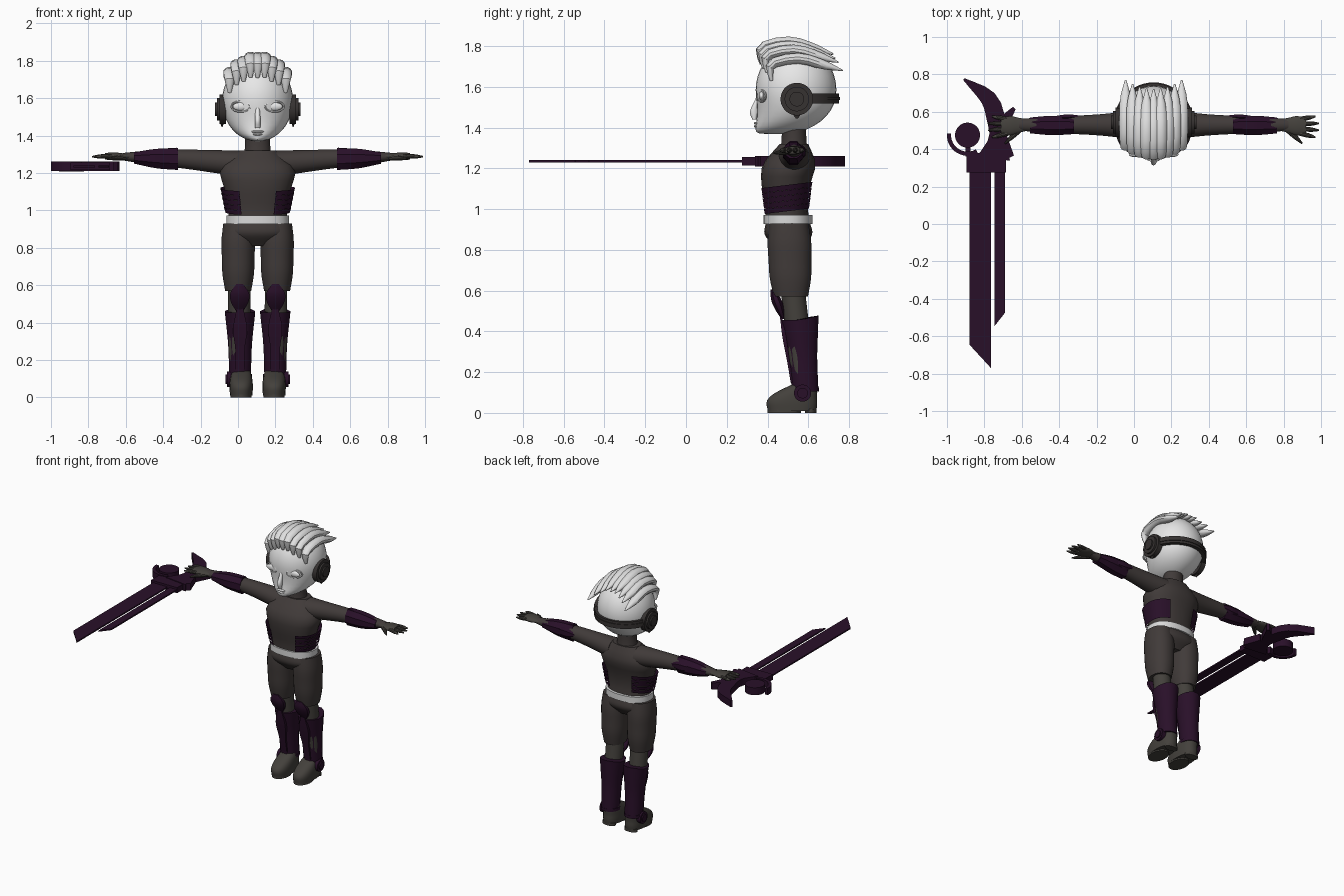
import bpy, bmesh
from math import sin, cos, pi, hypot, radians, copysign
from mathutils import Vector

if "Cube" in bpy.data.objects:
    bpy.data.objects.remove(bpy.data.objects["Cube"], do_unlink=True)

CENTRE = .105  # the figure stands beside the origin, balanced by the sword
X, Y, Z = Vector((1, 0, 0)), Vector((0, 1, 0)), Vector((0, 0, 1))
SIDES = ((1, "left"), (-1, "right"))


def material(name, red, green, blue):
    mat = bpy.data.materials.new(name)
    mat.use_nodes = True
    mat.diffuse_color = (red, green, blue, 1)
    shader = mat.node_tree.nodes["Principled BSDF"]
    shader.inputs["Base Color"].default_value = mat.diffuse_color
    return mat


suit = material("charcoal suit", .052, .043, .041)
leather = material("olive grey", .057, .052, .045)
gear = material("dark headset grey", .037, .032, .031)
armor = material("dark purple", .022, .005, .022)
white = material("white", .8, .8, .8)
hair = material("hair white", .74, .74, .74)
cloth = material("belt white", .7, .7, .7)


def finish(name, bm, mat):
    bmesh.ops.recalc_face_normals(bm, faces=bm.faces)
    mesh = bpy.data.meshes.new(name)
    bm.to_mesh(mesh)
    bm.free()
    mesh.materials.append(mat)
    ob = bpy.data.objects.new(name, mesh)
    bpy.context.collection.objects.link(ob)
    bpy.ops.object.select_all(action='DESELECT')
    ob.select_set(True)
    bpy.context.view_layer.objects.active = ob
    bpy.ops.object.shade_smooth_by_angle(angle=radians(35))
    return ob


def spot(offset, y, z):
    """Point measured sideways from the figure's centre line."""
    return Vector((CENTRE + offset, y, z))


def sample(keys, t):
    """Smooth curve through evenly spaced numbers or points."""
    if len(keys) == 1:
        return keys[0]
    keys = [keys[0] * 2 - keys[1], *keys, keys[-1] * 2 - keys[-2]]
    i = min(int(t * (len(keys) - 3)), len(keys) - 4)
    f = t * (len(keys) - 3) - i
    a, b, c, d = keys[i:i + 4]
    return b + (c - a) * (f / 2) + (a * 2 - b * 5 + c * 4 - d) * (f * f / 2) + (b * 3 - a - c * 3 + d) * (f ** 3 / 2)


def loft(name, mat, path, wide, deep=1, ref=X, axis=None, sides=24, power=2, steps=10, keep=None):
    """Skin rings along a path; deep is a list of radii or a ratio of wide."""
    bm, rings = bmesh.new(), []
    points = [sample(path, i / steps) for i in range(steps + 1)]
    for i, point in enumerate(points):
        along = axis or (points[min(i + 1, steps)] - points[max(i - 1, 0)]).normalized()
        u = (ref - along * ref.dot(along)).normalized()
        v = along.cross(u)
        a = sample(wide, i / steps)
        b = sample(deep, i / steps) if isinstance(deep, tuple) else a * deep
        ring = []
        for k in range(sides):
            turn = 2 * pi * (k + .5) / sides
            c, s = (copysign(abs(f) ** (2 / power), f) for f in (cos(turn), sin(turn)))
            ring.append(bm.verts.new(point + u * a * c + v * b * s))
        rings.append(ring)
    for low, high in zip(rings, rings[1:]):
        for k in range(sides):
            j = (k + 1) % sides
            bm.faces.new((low[k], low[j], high[j], high[k]))
    bm.faces.new(rings[0])
    bm.faces.new(rings[-1])
    if keep:
        extra = [f for f in bm.faces if not keep(f.calc_center_median())]
        bmesh.ops.delete(bm, geom=extra, context='FACES')
    return finish(name, bm, mat)


def disc(name, mat, start, end, radius, ref=Z):
    return loft(name, mat, (start, end), (radius,), ref=ref, steps=1, sides=32)


def prism(name, mat, outline, middle, thick):
    bm = bmesh.new()
    face = bm.faces.new([bm.verts.new((x, y, middle - thick / 2)) for x, y in outline])
    top = bmesh.ops.extrude_face_region(bm, geom=[face], use_keep_orig=True)
    bmesh.ops.translate(bm, vec=Z * thick, verts=[v for v in top["geom"] if isinstance(v, bmesh.types.BMVert)])
    return finish(name, bm, mat)


def crescent(x, y, outer, inner, start, end):
    angles = [radians(start + (end - start) * k / 24) for k in range(25)]
    return ([(x + outer * cos(a), y + outer * sin(a)) for a in angles]
            + [(x + inner * cos(a), y + inner * sin(a)) for a in reversed(angles)])


def ball(name, mat, middle, size, shape=lambda p: p):
    bm = bmesh.new()
    bmesh.ops.create_uvsphere(bm, u_segments=32, v_segments=20, radius=1)
    for v in bm.verts:
        p = v.co.copy()
        v.co = middle + shape(Vector(a * b for a, b in zip(p, size)))
    return finish(name, bm, mat)


# Torso, neck, hips and belt
loft("torso", suit, (spot(0, .5, .92), spot(0, .49, 1.12), spot(0, .53, 1.32)),
     (.155, .16, .18, .2, .1), (.11, .105, .12, .13, .07), axis=Z, power=2.3)
loft("neck", suit, (spot(0, .53, 1.25), spot(0, .53, 1.44)), (.08, .068, .068), .9)
loft("hips", suit, (spot(0, .505, .81), spot(0, .5, .94)), (.1, .18, .165), .65, axis=Z, power=2.3)
loft("belt", cloth, (spot(0, .5, .927), spot(0, .5, .972)), (.168,), .72, sides=32, power=2.3)

# Stacked rib plates on both flanks, rising toward the back
for i in range(5):
    low, girth = .99 + i * .026, .172 + i * .005
    rib = loft("rib_plate", armor, (spot(0, .495, low), spot(0, .495, low + .025)), (girth, girth + .008),
               .69, sides=48, power=2.3, steps=1, keep=lambda c: abs(c.x - CENTRE) > .085)
    for v in rib.data.vertices:
        v.co.z += (v.co.y - .5) * .12


# Head: a ball whose lower half is pulled forward into the jaw
def jaw(p):
    down = max(0, -p.z / .215)
    toward_back = p.y / max(.001, hypot(p.x, p.y))
    return p - Y * down ** 3 * (.1 - .05 * toward_back)


ball("head", white, spot(0, .54, 1.585), (.19, .198, .217), jaw)
loft("nose", white, (spot(0, .355, 1.55), spot(0, .335, 1.49), spot(0, .335, 1.44)), (.01, .015, .014),
     (.01, .015, .02, .01), axis=Z)
for name, z, width in (("upper_lip", 1.421, .034), ("lower_lip", 1.407, .026)):
    ball(name, white, spot(0, .345, z), (width, .012, .007))
for s, side in SIDES:
    eye = spot(s * .09, .371, 1.555)
    ball(side + "_eye", white, eye, (.043, .014, .022))
    turns = [2 * pi * k / 20 for k in range(21)]
    rim = [eye + X * .05 * cos(a) + Y * s * .02 * cos(a) + Z * .028 * sin(a) for a in turns]
    loft(side + "_eyelid", white, rim, (.005,), ref=Y, sides=6, steps=40)

# Swept back hair: the outer strands sit lower and further back
for i in range(9):
    across = i / 4 - 1
    q = across * across
    strand = [spot(across * .15, y + .05 * q, z - .08 * q + .006 * (i % 2))
              for y, z in ((.37, 1.71), (.37, 1.79), (.5, 1.82), (.62, 1.79), (.72, 1.76))]
    loft("hair_strand", hair, strand, (.01, .03, .034, .03, .004), .8, sides=12)

# Headset: a band behind the head and layered ear pieces
prism("headset_band", gear, crescent(CENTRE, .545, .207, .18, 0, 180), 1.543, .05)
prism("headset_ridge", gear, crescent(CENTRE, .545, .212, .2, 0, 180), 1.543, .016)
for s, side in SIDES:
    for radius, reach in ((.08, .205), (.06, .218), (.036, .228)):
        disc(side + "_ear_piece", gear, spot(s * .17, .544, 1.54), spot(s * reach, .544, 1.54), radius)
    loft(side + "_ear_tip", gear, (spot(s * .19, .544, 1.445), spot(s * .19, .544, 1.48)),
         (.006, .035), .4, ref=Y, sides=6)

for s, side in SIDES:
    # Arm, forearm guard and elbow spike
    loft(side + "_arm", suit, (spot(s * .1, .53, 1.25), spot(s * .41, .53, 1.275), spot(s * .72, .53, 1.287)),
         (.08, .06, .05, .045, .03), (.07, .06, .05, .04, .02), ref=Y, axis=X)
    loft(side + "_forearm_guard", armor, (spot(s * .425, .527, 1.274), spot(s * .66, .527, 1.28)),
         (.05, .056, .046), (.063, .056, .033), ref=Y, axis=X, sides=8)
    loft(side + "_elbow_spike", armor, (spot(s * .38, .575, 1.28), spot(s * .54, .565, 1.28)),
         (.004, .018, .012), 2, ref=Y, axis=X, sides=6)
    loft(side + "_guard_ridge", armor, (spot(s * .43, .527, 1.33), spot(s * .65, .527, 1.31)),
         (.02, .03, .01), .35, ref=Y, axis=X, sides=4)

    # Hand with four fanned fingers and a thumb
    loft(side + "_palm", leather, (spot(s * .67, .53, 1.289), spot(s * .815, .523, 1.289)),
         (.03, .04, .052, .045), .4, ref=Y, axis=X)
    for k in range(4):
        y, tip = .56 - k * .025, .895 - abs(k - 1.5) * .02
        loft(side + "_finger", leather, (spot(s * .78, y, 1.29), spot(s * tip, y + .015 - k * .012, 1.287)),
             (.013, .013, .011, .004), ref=Z, sides=10)
    loft(side + "_thumb", leather, (spot(s * .7, .52, 1.284), spot(s * .795, .43, 1.275)),
         (.017, .015, .012, .004), ref=Z, sides=10)

    # Trouser leg and shin
    loft(side + "_trouser_leg", suit, (spot(s * .104, .505, .93), spot(s * .104, .515, .57)),
         (.08, .09, .088, .085, .07), 1.2, axis=Z, power=2.2)
    loft(side + "_lower_leg", leather, (spot(s * .098, .525, .6), spot(s * .098, .58, .1)),
         (.06, .06, .05), axis=Z)

    # Knee pad and shin guard, whose rim rises at the back
    loft(side + "_knee_pad", armor, (spot(s * .096, .425, .605), spot(s * .096, .478, .46)),
         (.02, .055, .05, .02), .5, axis=Z, sides=8)
    guard = loft(side + "_shin_guard", armor, (spot(s * .094, .585, .11), spot(s * .094, .56, .455)),
                 (.06, .066, .084), 1.12, axis=Z, sides=12)
    for v in guard.data.vertices:
        if v.co.z > .42:
            v.co.z += max(0, v.co.y - .56) * .25
    loft(side + "_guard_cuff", armor, (spot(s * .094, .584, .105), spot(s * .094, .584, .125)), (.065,), 1.05)
    loft(side + "_shin_plate", armor, (spot(s * .094, .52, .15), spot(s * .094, .465, .475)),
         (.03, .03, .045, .02), .25, axis=Z, sides=4, power=4)
    for radius, reach in ((.042, .165), (.026, .173)):
        disc(side + "_ankle_disc", armor, spot(s * .12, .572, .097), spot(s * reach, .572, .097), radius)

    # Shoe with separate sole and heel
    loft(side + "_shoe", leather, (spot(s * .088, .52, .01), spot(s * .088, .525, .075), spot(s * .088, .58, .14)),
         (.06, .063, .06, .05), (.12, .125, .105, .06), axis=Z, power=2.4)
    for name, y, width, ratio in (("_sole", .482, .057, 1.45), ("_heel", .612, .05, .56)):
        loft(side + name, leather, (spot(s * .088, y, 0), spot(s * .088, y, .02)), (width,), ratio)

# Sword lying flat under the right hand
LEVEL, THICK = 1.235, .05


def flat(*points):
    return [Vector((x, y, LEVEL)) for x, y in points]


for name, left, right, left_tip, right_tip in (("main_blade", -.88, -.765, -.645, -.77),
                                               ("side_blade", -.745, -.69, -.545, -.475)):
    prism(name, armor, ((left, .3), (left, left_tip), (right, right_tip), (right, .3)), LEVEL, .01)
prism("blade_collar", armor, ((-.895, .38), (-.895, .275), (-.685, .275), (-.685, .38)), LEVEL, .04)

# Curved horn of the hilt with its two barbs
for name, path, half in (
        ("hilt_horn", flat((-.75, .35), (-.735, .5), (-.77, .66), (-.91, .775)), (.09, .04, .05, .04, .006)),
        ("upper_barb", flat((-.72, .52), (-.64, .62)), (.04, .01)),
        ("lower_barb", flat((-.71, .47), (-.655, .36)), (.03, .015))):
    loft(name, armor, path, tuple(THICK / 2 / .98 for _ in half), half, ref=Z, sides=4, power=40)

# Pommel disc inside an open hook
prism("hook_guard", armor, crescent(-.89, .475, .11, .088, 175, 300), LEVEL, THICK)
prism("disc_stem", armor, ((-.9, .36), (-.875, .36), (-.875, .45), (-.9, .45)), LEVEL, .03)
disc("hilt_disc", armor, Vector((-.89, .475, LEVEL - .027)), Vector((-.89, .475, LEVEL + .027)), .067, ref=X)
